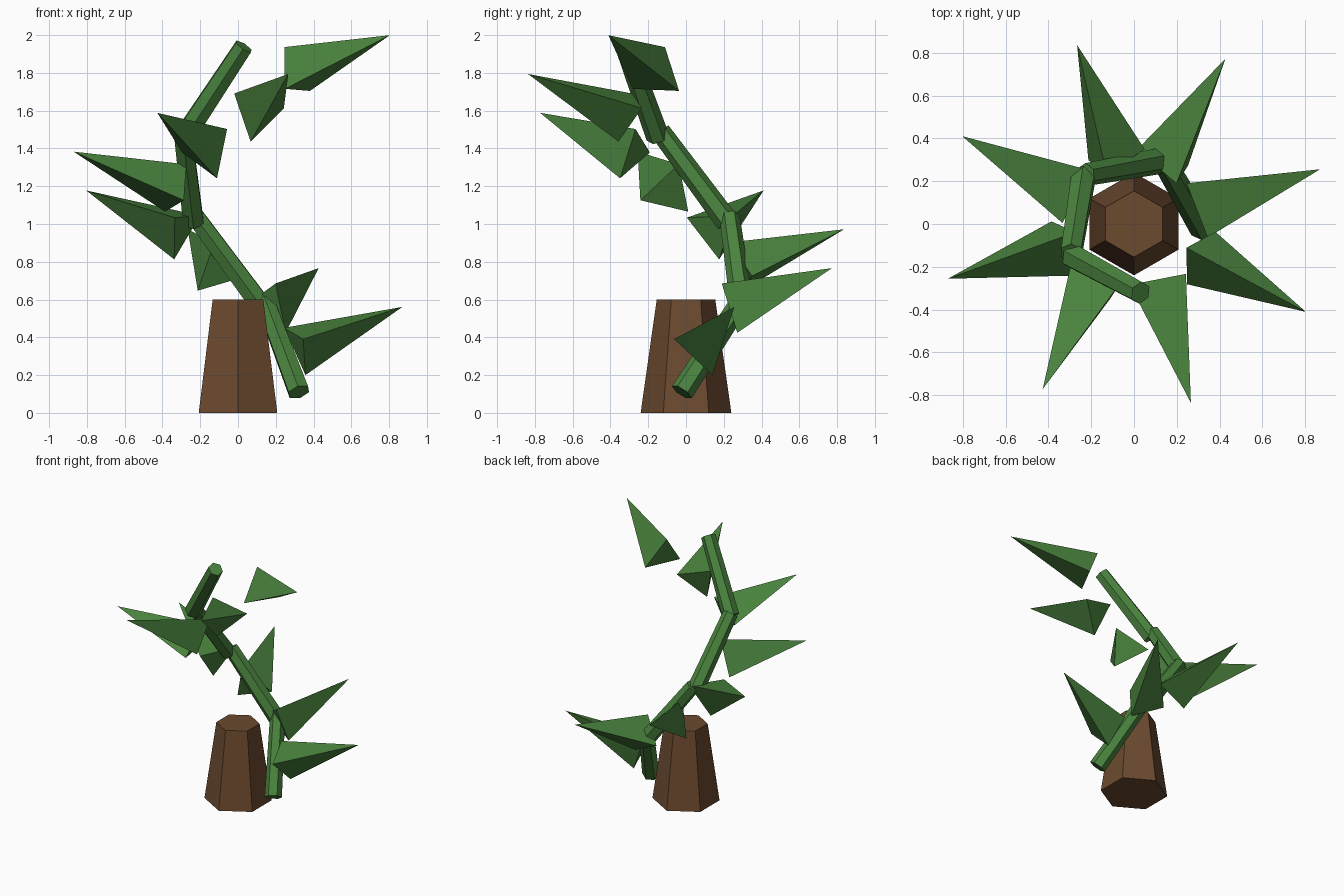
import bpy
from math import cos, sin, radians
from mathutils import Vector

if "Cube" in bpy.data.objects:
    bpy.data.objects.remove(bpy.data.objects["Cube"], do_unlink=True)


def material(name, r, g, b):
    """Flat material from sRGB bytes, stored as linear values."""
    rgba = [((c / 255 + 0.055) / 1.055) ** 2.4 for c in (r, g, b)] + [1.0]
    mat = bpy.data.materials.new(name)
    mat.use_nodes = True
    mat.diffuse_color = rgba
    mat.node_tree.nodes["Principled BSDF"].inputs["Base Color"].default_value = rgba
    return mat


BROWN = material("bark_brown", 107, 74, 47)
GREEN = material("plant_green", 74, 131, 62)
UP = Vector((0, 0, 1))


def frustum(name, sides, start, end, r_start, r_end, mat):
    """Tapered prism from start to end, a corner facing -y before tilting."""
    start, end = Vector(start), Vector(end)
    axis = end - start
    bottom_only = r_end == 0
    turn = UP.rotation_difference(axis)
    steps = [radians(360 * i / sides - 90) for i in range(sides)]

    def ring(centre, r):
        return [centre + turn @ Vector((r * cos(a), r * sin(a), 0)) for a in steps]

    verts = ring(start, r_start) + ([end] if bottom_only else ring(end, r_end))
    faces = [list(range(sides))[::-1]]
    for i in range(sides):
        j = (i + 1) % sides
        faces.append([i, j, sides] if bottom_only else [i, j, sides + j, sides + i])
    if not bottom_only:
        faces.append(list(range(sides, 2 * sides)))
    mesh = bpy.data.meshes.new(name)
    mesh.from_pydata(verts, [], faces)
    mesh.materials.append(mat)
    obj = bpy.data.objects.new(name, mesh)
    bpy.context.collection.objects.link(obj)
    return obj


# Six-sided tapered trunk
frustum("trunk", 6, (0, 0, 0), (0, 0, 0.6), 0.24, 0.155, BROWN)

# Vine: four straight stems winding up around the trunk
for k in range(4):
    a = radians(30 + 70.5 * k)
    centre = Vector((0.268 * cos(a), 0.268 * sin(a), 0.35 + 0.45 * k))
    half = Vector((-0.18 * sin(a), 0.18 * cos(a), 0.24))
    frustum(f"vine_stem_{k + 1}", 6, centre - half, centre + half, 0.062, 0.054, GREEN)

# Leaves: three-sided spikes in a rising spiral
for k in range(8):
    a = radians(17 + 45 * k)
    z = 0.347 + 0.2055 * k
    base = (0.33 * cos(a), 0.305 * sin(a), z)
    tip = (0.91 * cos(a), 0.875 * sin(a), z + 0.214)
    frustum(f"leaf_{k + 1}", 3, base, tip, 0.161, 0, GREEN)
